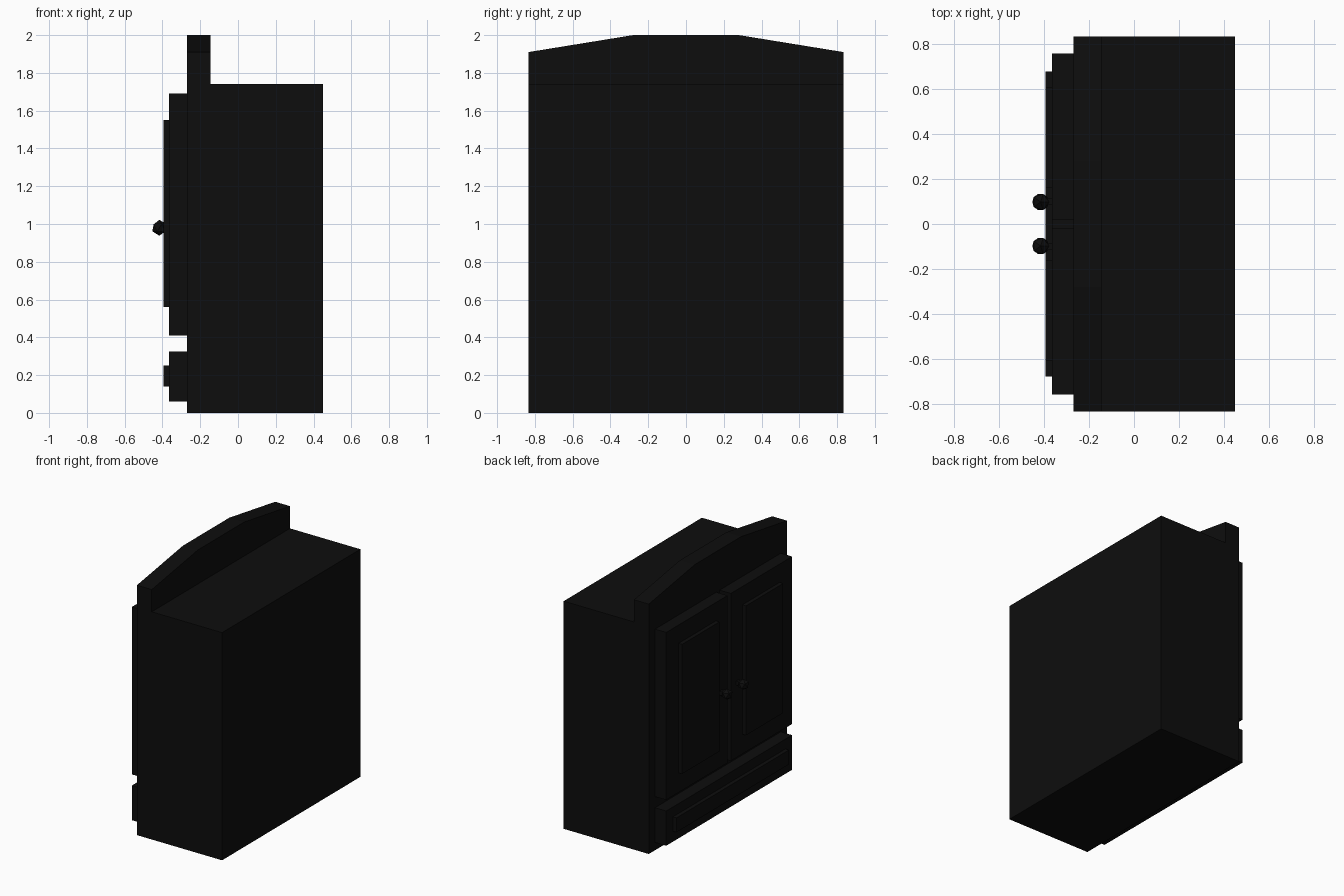
import bpy
import bmesh
from mathutils import Matrix

cube = bpy.data.objects.get("Cube")
if cube:
    bpy.data.objects.remove(cube, do_unlink=True)

black = bpy.data.materials.new("black_paint")
black.use_nodes = True
black.diffuse_color = (0.004, 0.004, 0.004, 1)
black.node_tree.nodes["Principled BSDF"].inputs["Base Color"].default_value = black.diffuse_color


def finish(name, bm):
    """Turn a bmesh into a named, painted object."""
    bmesh.ops.recalc_face_normals(bm, faces=bm.faces)
    mesh = bpy.data.meshes.new(name)
    bm.to_mesh(mesh)
    bm.free()
    mesh.materials.append(black)
    obj = bpy.data.objects.new(name, mesh)
    bpy.context.collection.objects.link(obj)
    return obj


def slab(name, x, profile):
    """Extrude a (y, z) outline between two x positions."""
    bm = bmesh.new()
    face = bm.faces.new([bm.verts.new((x[0], y, z)) for y, z in profile])
    moved = bmesh.ops.extrude_face_region(bm, geom=[face])["geom"]
    verts = [v for v in moved if isinstance(v, bmesh.types.BMVert)]
    bmesh.ops.translate(bm, verts=verts, vec=(x[1] - x[0], 0, 0))
    # The extrusion keeps the starting face, so the slab is closed
    return finish(name, bm)


def box(name, x, y, z):
    return slab(name, x, [(y[0], z[0]), (y[1], z[0]), (y[1], z[1]), (y[0], z[1])])


FRONT, DOOR, PANEL, BACK = -0.27, -0.365, -0.395, 0.45
HALF, TOP = 0.835, 1.74

# Carcass and arched crown
box("cabinet_body", (FRONT, BACK), (-HALF, HALF), (0, TOP))
slab("crown", (FRONT, -0.145),
     [(-HALF, TOP), (HALF, TOP), (HALF, 1.91), (0.28, 2), (-0.28, 2), (-HALF, 1.91)])

# Drawer with raised panel
box("drawer", (DOOR, FRONT), (-0.76, 0.76), (0.06, 0.325))
box("drawer_panel", (PANEL, DOOR), (-0.68, 0.68), (0.14, 0.25))

# Paired doors, panels and knobs
for side, s in (("left", -1), ("right", 1)):
    box(side + "_door", (DOOR, FRONT), (s * 0.02, s * 0.76), (0.41, 1.69))
    box(side + "_door_panel", (PANEL, DOOR), (s * 0.16, s * 0.61), (0.56, 1.55))
    box(side + "_knob_stem", (-0.40, DOOR), (s * 0.085, s * 0.115), (0.965, 0.995))
    bm = bmesh.new()
    bmesh.ops.create_icosphere(bm, subdivisions=1, radius=0.042,
                               matrix=Matrix.Translation((-0.416, s * 0.098, 0.98)))
    finish(side + "_knob", bm)
